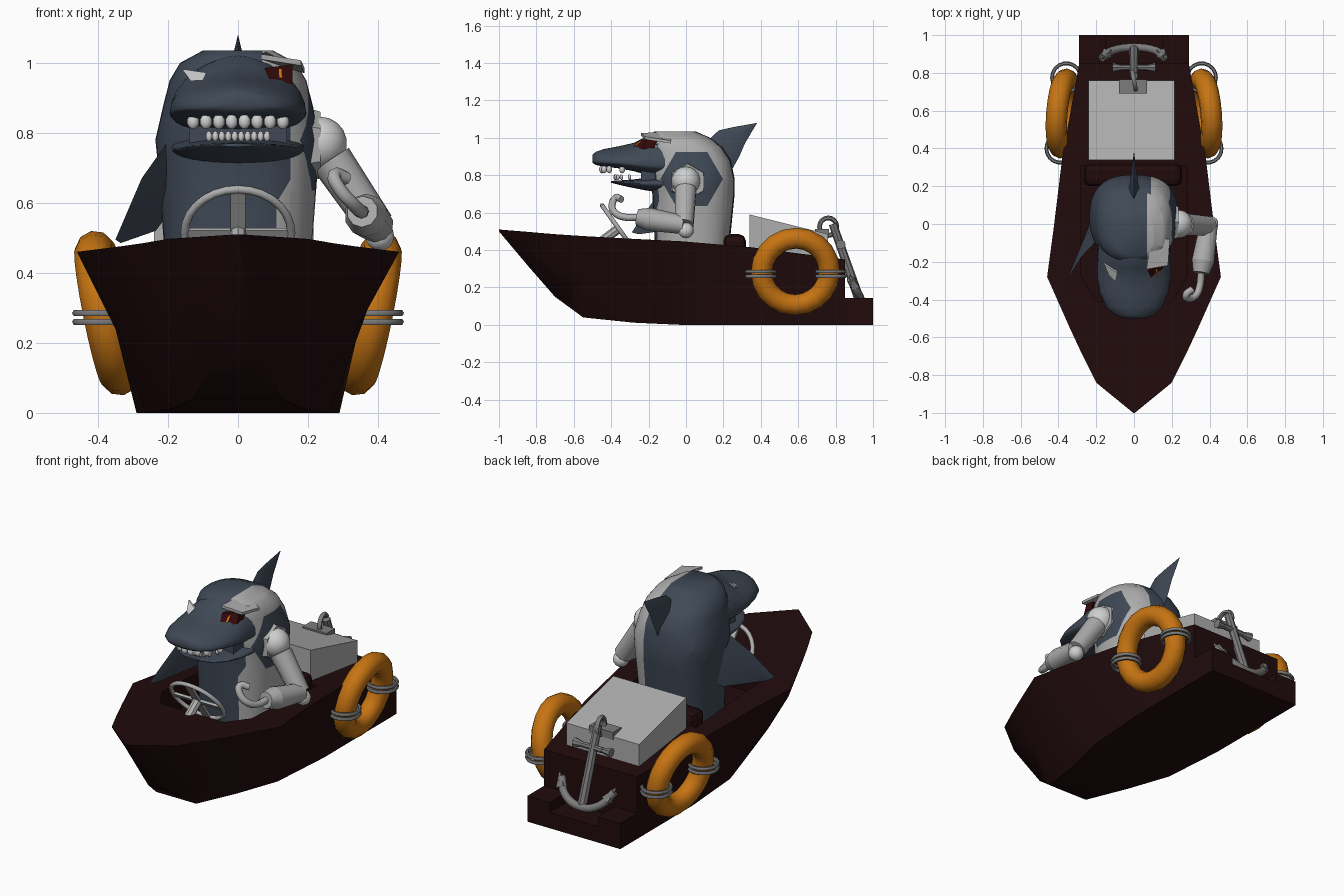
import bpy, bmesh, math
from mathutils import Vector as V

if "Cube" in bpy.data.objects:
    bpy.data.objects.remove(bpy.data.objects["Cube"])


def material(name, r, g, b):
    m = bpy.data.materials.new(name)
    m.use_nodes = True
    m.diffuse_color = (r, g, b, 1)
    m.node_tree.nodes["Principled BSDF"].inputs["Base Color"].default_value = (r, g, b, 1)
    return m


MAROON = material("dark maroon", .015, .0033, .0038)
BLUE = material("slate blue", .05, .066, .092)
PLATE = material("light grey plate", .42, .42, .42)
WHITE = material("pale grey", .62, .62, .62)
METAL = material("mid grey metal", .2, .2, .2)
ORANGE = material("buoy orange", .57, .175, .006)
RED = material("dark red", .035, .003, .003)
GLOW = material("glowing orange", .8, .2, .01)


def finish(ob, name, mats, angle=40):
    ob.name = ob.data.name = name
    for m in mats:
        ob.data.materials.append(m)
    bpy.ops.object.select_all(action='DESELECT')
    ob.select_set(True)
    bpy.context.view_layer.objects.active = ob
    if angle:
        bpy.ops.object.shade_smooth_by_angle(angle=math.radians(angle))
    return ob


def loft(name, rings, *mats, rule=None, cuts=(), angle=40):
    """Skin a row of equal-sized rings, cap both ends, slice along colour borders."""
    bm = bmesh.new()
    rows = [[bm.verts.new(p) for p in ring] for ring in rings]
    n = len(rows[0])
    for a, b in zip(rows, rows[1:]):
        for i in range(n):
            bm.faces.new((a[i], a[(i + 1) % n], b[(i + 1) % n], b[i]))
    bm.faces.new(rows[0])
    bm.faces.new(rows[-1])
    bmesh.ops.remove_doubles(bm, verts=bm.verts, dist=.0005)
    bmesh.ops.recalc_face_normals(bm, faces=bm.faces)
    for co, no in cuts:
        bmesh.ops.bisect_plane(bm, geom=bm.verts[:] + bm.edges[:] + bm.faces[:], dist=1e-5, plane_co=co, plane_no=no)
    me = bpy.data.meshes.new(name)
    bm.to_mesh(me)
    bm.free()
    ob = bpy.data.objects.new(name, me)
    bpy.context.collection.objects.link(ob)
    finish(ob, name, mats, angle)
    if rule:
        for p in ob.data.polygons:
            p.material_index = rule(p.center)
    return ob


def box(name, lo, hi, mat):
    ring = lambda z: [(lo[0], lo[1], z), (hi[0], lo[1], z), (hi[0], hi[1], z), (lo[0], hi[1], z)]
    return loft(name, [ring(lo[2]), ring(hi[2])], mat, angle=0)


def rod(name, a, b, r1, r2, mat, sides=12):
    a, b = V(a), V(b)
    bpy.ops.mesh.primitive_cone_add(vertices=sides, radius1=r1, radius2=r2, depth=(b - a).length,
                                    location=(a + b) / 2, rotation=(b - a).to_track_quat('Z', 'Y').to_euler())
    return finish(bpy.context.object, name, [mat])


def ball(name, p, size, mat, seg=14):
    bpy.ops.mesh.primitive_uv_sphere_add(segments=seg, ring_count=seg // 2 + 1, radius=1, location=p)
    bpy.context.object.scale = size
    return finish(bpy.context.object, name, [mat])


def ring(name, p, axis, major, minor, mat, seg=24, sides=8):
    bpy.ops.mesh.primitive_torus_add(major_radius=major, minor_radius=minor, major_segments=seg, minor_segments=sides,
                                     location=p, rotation=V(axis).to_track_quat('Z', 'Y').to_euler())
    return finish(bpy.context.object, name, [mat], 60)


def tube(name, pts, r, mat):
    cu = bpy.data.curves.new(name, 'CURVE')
    cu.dimensions = '3D'
    cu.bevel_depth, cu.bevel_resolution, cu.resolution_u, cu.use_fill_caps = r, 2, 4, True
    sp = cu.splines.new('BEZIER')
    sp.bezier_points.add(len(pts) - 1)
    for bp, p in zip(sp.bezier_points, pts):
        bp.co = p
        bp.handle_left_type = bp.handle_right_type = 'AUTO'
    ob = bpy.data.objects.new(name, cu)
    bpy.context.collection.objects.link(ob)
    bpy.ops.object.select_all(action='DESELECT')
    ob.select_set(True)
    bpy.context.view_layer.objects.active = ob
    bpy.ops.object.convert(target='MESH')
    return finish(bpy.context.object, name, [mat], 60)


def fin(name, normal, sections):
    n = V(normal).normalized()
    rings = []
    for lead, trail, t in sections:
        mid = V(lead).lerp(V(trail), .4)
        rings.append([V(lead), mid + n * t, V(trail), mid - n * t])
    return loft(name, rings, BLUE, angle=50)


# Hull: y, bottom x/z, side x/z, gunwale x/z
stations = [(-1, .002, .5, .003, .505, .004, .51), (-.84, .035, .31, .12, .41, .2, .497),
            (-.7, .07, .15, .19, .32, .27, .485), (-.55, .125, .04, .255, .26, .34, .475),
            (-.28, .19, .012, .345, .25, .46, .46), (-.02, .262, 0, .35, .24, .425, .447),
            (.35, .29, 0, .34, .22, .38, .415), (.85, .29, 0, .29, .2, .29, .35)]
rings = []
for y, xb, zb, xm, zm, xg, zg in stations:
    half = [(xb, y, zb), (xm, y, zm), (xg, y, zg)]
    rings.append(half + [(-x, y, z) for x, y, z in reversed(half)])
hull = loft("hull", rings, MAROON, angle=0)

# Cockpit opening, cut with tapered front corners
outline = [(-.28, .31), (-.28, -.28), (-.2, -.41), (.2, -.41), (.28, -.28), (.28, .31)]
cutter = loft("cockpit_cutter", [[(x, y, z) for x, y in outline] for z in (.3, .8)], MAROON, angle=0)
cutter.hide_render = True
cut = hull.modifiers.new("cockpit", 'BOOLEAN')
cut.operation, cut.object, cut.solver = 'DIFFERENCE', cutter, 'EXACT'
bpy.context.view_layer.objects.active = hull
bpy.ops.object.modifier_apply(modifier="cockpit")
bpy.data.objects.remove(cutter)
bpy.ops.object.select_all(action='DESELECT')
hull.select_set(True)
bpy.ops.object.shade_smooth_by_angle(angle=math.radians(40))

# Stern platform with raised corner pods
box("stern_platform", (-.29, .84, 0), (.29, 1, .09), MAROON)
for s, side in ((1, "left"), (-1, "right")):
    x = sorted((s * .15, s * .29))
    box(side + "_stern_pod", (x[0], .84, .08), (x[1], 1, .145), MAROON)

# Seat back and engine cover
seat = box("seat_back", (-.265, .2, .3), (.255, .32, .485), MAROON)
bev = seat.modifiers.new("round", 'BEVEL')
bev.width, bev.segments = .035, 2
profile = [(.34, .38), (.34, .59), (.76, .485), (.76, .33)]
loft("engine_cover", [[(x, y, z) for y, z in profile] for x in (-.24, .215)], PLATE, angle=0)

# Lifebuoys with paired straps
for s, side in ((1, "left"), (-1, "right")):
    ring(side + "_lifebuoy", (s * .373, .585, .285), (1, s * .08, -s * .2), .182, .057, ORANGE, 20, 10)
    for x, y in ((.388, .4), (.358, .775)):
        for z in (.26, .285):
            ring(side + "_buoy_strap", (s * x, y, z), (0, 0, 1), .076, .01, METAL, 18, 6)

# Steering wheel
hub, up = V((0, -.36, .515)), V((0, -.58, .81))
ring("wheel_rim", hub, (0, .81, .58), .152, .012, PLATE, 28, 8)
across = V((1, 0, 0))
for name, d, e, w in (("wheel_bar", across, up, .012), ("wheel_spoke", up, across, .022)):
    n = V((0, .81, .58)) * .007
    loft(name, [[hub + d * k + e * w + n, hub + d * k - e * w + n, hub + d * k - e * w - n,
                 hub + d * k + e * w - n] for k in (-.15, .15)], PLATE, angle=0)
rod("steering_column", hub, (0, -.46, .44), .025, .025, PLATE, 8)


def power(v, p):
    return math.copysign(abs(v) ** p, v)


# Shark torso: z, half width, front y, back y
levels = [(.29, .205, -.16, .22), (.5, .213, -.17, .24), (.7, .228, -.18, .26), (.78, .236, -.19, .26),
          (.88, .213, -.205, .24), (.95, .195, -.205, .195), (1, .165, -.2, .13), (1.035, .1, -.17, .05)]
rings = []
for z, w, f, r in levels:
    angles = [math.tau * i / 40 for i in range(40)]
    rings.append([(w * power(math.cos(t), .75), (f + r) / 2 + (r - f) / 2 * power(math.sin(t), .85), z)
                  for t in angles])

# Armour borders: spine, chest, chest slant, crown and a hexagonal shoulder opening
socket = V((.12, .03, .78))
hexagon = [V((0, math.cos(a), math.sin(a))) for a in (math.pi / 6 + math.pi * k / 3 for k in range(6))]
slant = V((1, 0, -.6))
borders = [((.09, 0, 0), (1, 0, 0)), ((.11, 0, 0), (1, 0, 0)), ((.07, 0, 0), (1, 0, 0)), ((.15, 0, 0), (1, 0, 0)),
           ((.11, 0, .6), slant), ((0, .02, 0), (0, 1, 0)), ((0, 0, .97), (0, 0, 1))]
borders += [(socket + h * .145, h) for h in hexagon]


def armour(c):
    if c.x > .1 and all((c - socket).dot(h) < .145 for h in hexagon):
        return 0
    if c.z > .97:
        return int(c.x > .07)
    if c.y > .02:
        return int(c.x > .09)
    return int(c.x > .15 or (c.x > .11 and (c - V((.11, 0, .6))).dot(slant) > 0))


loft("shark_torso", rings, BLUE, PLATE, rule=armour, cuts=borders, angle=50)


# Snout and jaw: y, half width, top z, bottom z
def muzzle(name, rows, wide, *mats, rule=None, cuts=()):
    rings = []
    for y, w, zt, zb in rows:
        pts = []
        for i in range(32):
            t = math.tau * i / 32
            k, p = (1 - wide, 1.25) if math.sin(t) > 0 else (wide, 1)
            pts.append((w * power(math.cos(t), p), y, zb + (zt - zb) * (wide + k * math.sin(t))))
        rings.append(pts)
    return loft(name, rings, *mats, rule=rule, cuts=cuts, angle=55)


muzzle("snout", [(-.1, .19, 1.035, .79), (-.2, .195, 1.02, .8), (-.235, .195, .995, .81), (-.28, .195, .973, .822),
                 (-.36, .182, .955, .837), (-.44, .148, .94, .847), (-.483, .1, .925, .855), (-.5, .05, .91, .867)],
       .25, BLUE, PLATE, rule=lambda c: int(c.x > .07 and c.y > -.2 and c.z > .95),
       cuts=[((.07, 0, 0), (1, 0, 0)), ((0, 0, .95), (0, 0, 1))])
muzzle("lower_jaw", [(-.12, .19, .8, .705), (-.22, .18, .785, .72), (-.31, .15, .775, .738),
                     (-.37, .105, .772, .752), (-.4, .05, .77, .76)], .55, BLUE)
box("mouth_back", (-.14, -.24, .75), (.14, -.12, .86), BLUE)

# Teeth along both jaws
for name, count, w, y0, depth, z, size in (("upper_tooth", 8, .128, -.31, .14, .832, (.018, .016, .022)),
                                           ("lower_tooth", 10, .083, -.28, .1, .79, (.0095, .0095, .015))):
    for i in range(count):
        u = -1 + 2 * i / (count - 1)
        ball(name, (w * u, y0 - depth * math.sqrt(1 - u * u * .95), z), size, WHITE, 8)


# Eyes: pale natural eye, red mechanical eye with glowing slit and brow
def plate(name, pts, mat, t=.009):
    return loft(name, [pts, [V(p) + V((0, t, 0)) for p in pts]], mat, angle=0)


plate("right_eye", [(-.16, -.212, .982), (-.09, -.257, .972), (-.1, -.3, .95), (-.135, -.265, .948)], WHITE)
plate("left_eye_socket", [(.075, -.25, .985), (.155, -.21, .995), (.155, -.232, .94), (.095, -.3, .942)], RED, .06)
plate("left_eye_slit", [(.115, -.25, .983), (.125, -.246, .983), (.127, -.275, .957), (.117, -.281, .957)], GLOW)
loft("brow_plate", [[(.065, -.24, z + .01), (.18, -.22, z - .008), (.19, -.08, z - .03), (.09, -.08, z + .02)]
                    for z in (1, 1.015)], PLATE, angle=0)

# Fins
fin("dorsal_fin", (1, 0, 0), [((0, .08, .95), (0, .24, .82), .035), ((0, .175, 1.04), (0, .285, .9), .022),
                              ((0, .25, 1.057), (0, .315, .97), .014), ((0, .38, 1.08), (0, .375, 1.072), .001)])
fin("right_pectoral_fin", (-.9, .13, .43), [((-.19, -.08, .79), (-.19, .08, .58), .035),
                                            ((-.275, -.17, .67), (-.235, 0, .52), .018),
                                            ((-.35, -.29, .495), (-.335, -.25, .485), .002)])

# Mechanical left arm
shoulder, elbow, wrist = V((.235, 0, .77)), V((.395, -.01, .535)), V((.355, -.26, .575))
rod("shoulder_plate", (.17, .01, .765), (.235, .01, .765), .115, .095, PLATE, 6)
ball("shoulder_joint", shoulder, (.076, .076, .076), WHITE, 16)
rod("upper_arm", shoulder.lerp(elbow, .2), elbow, .06, .052, PLATE, 10)
ball("elbow_joint", (.405, 0, .505), (.042, .042, .042), WHITE)
rod("forearm", elbow, elbow.lerp(wrist, .75), .05, .062, PLATE, 10)
rod("wrist_cuff", elbow.lerp(wrist, .75), wrist, .062, .045, PLATE, 10)
tube("hook", [wrist, (.35, -.32, .575), (.33, -.375, .595), (.29, -.395, .64), (.275, -.375, .68), (.31, -.345, .67)],
     .019, PLATE)

# Anchor hanging over the transom
rod("anchor_shank", (0, .785, .54), (0, .925, .14), .022, .026, METAL, 8)
tube("anchor_arms", [(-.17, .88, .245), (-.11, .92, .17), (0, .935, .135), (.11, .92, .17), (.16, .88, .245)], .022, METAL)
for s in (-1, 1):
    rod("anchor_fluke", (s * .14, .905, .2), (s * .175, .875, .265), .032, .004, METAL, 4)
    rod("stock_end", (s * .05, .828, .43), (s * .115, .828, .43), .012, .026, METAL, 8)
rod("anchor_stock", (-.06, .828, .43), (.06, .828, .43), .016, .016, METAL, 8)
ring("anchor_ring", (0, .76, .525), (1, .2, 0), .047, .013, METAL, 16, 6)
box("anchor_bracket", (-.08, .69, .47), (.07, .765, .512), METAL)
